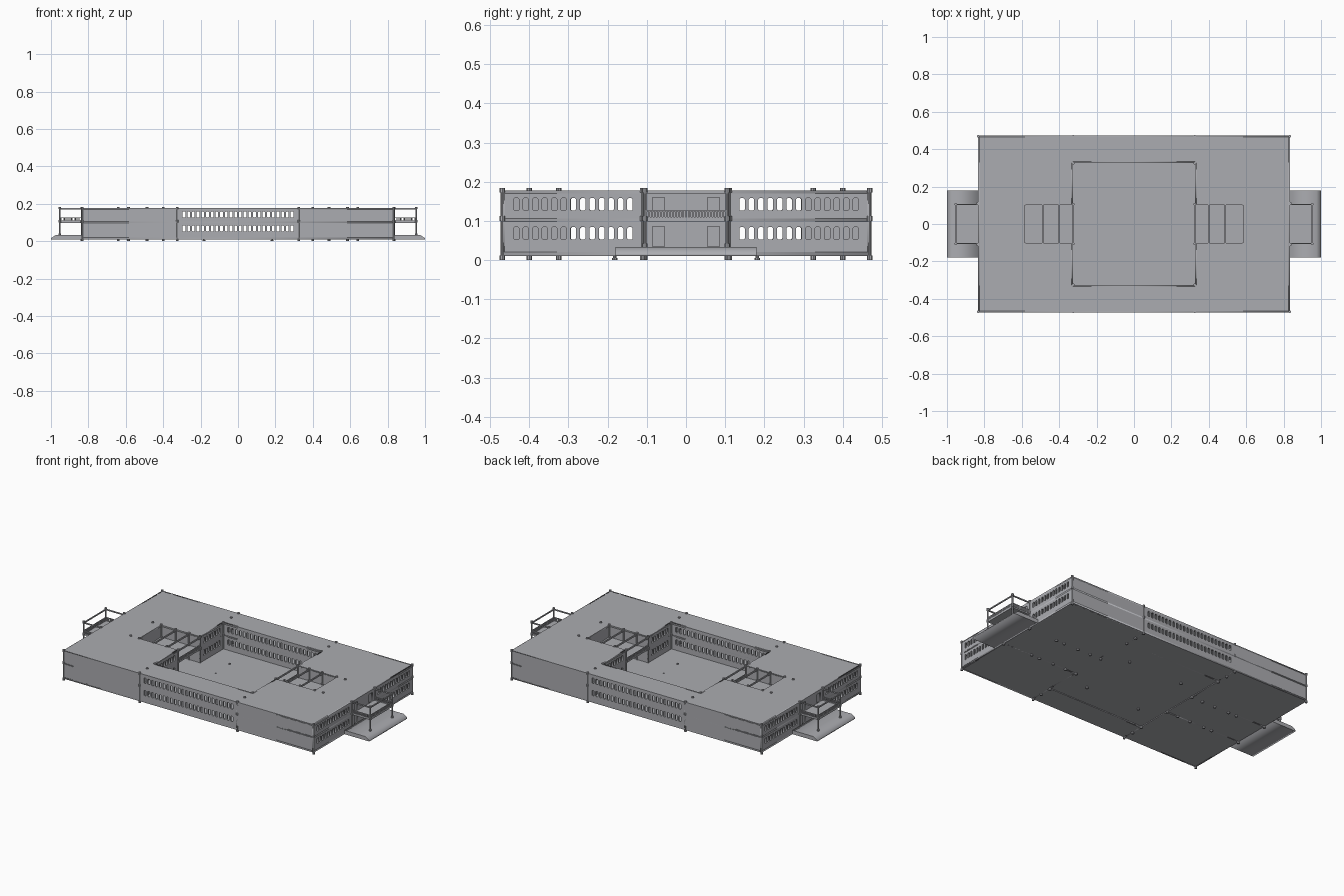
import bpy
from mathutils import Matrix, Vector

if "Cube" in bpy.data.objects:
    bpy.data.objects.remove(bpy.data.objects["Cube"], do_unlink=True)

grey = bpy.data.materials.new("concrete_grey")
grey.use_nodes = True
COLOUR = (0.41, 0.415, 0.44, 1)
grey.diffuse_color = COLOUR
grey.node_tree.nodes["Principled BSDF"].inputs["Base Color"].default_value = COLOUR

# Local (u, v, normal) axes for plates lying across each world axis
AXES = {"x": ((0, 1, 0), (0, 0, 1), (1, 0, 0)),
        "y": ((1, 0, 0), (0, 0, 1), (0, -1, 0)),
        "z": ((1, 0, 0), (0, 1, 0), (0, 0, 1))}
WALL = 0.008
BASE, FLOOR, ROOF = 0.01, 0.02, 0.178
HX, HY, COURT, HALL = 0.835, 0.472, 0.325, 0.105


def link(name, mesh):
    ob = bpy.data.objects.new(name, mesh)
    mesh.materials.clear()
    mesh.materials.append(grey)
    bpy.context.collection.objects.link(ob)
    return ob


def rect(u0, u1, v0, v1):
    return [(u0, v0), (u1, v0), (u1, v1), (u0, v1)]


def plate(name, axis, pos, loops, thick):
    """Flat plate centred at pos on an axis; the first loop is the outline, the rest are holes."""
    cu = bpy.data.curves.new(name, "CURVE")
    cu.dimensions = "2D"
    cu.fill_mode = "BOTH"
    cu.extrude = thick / 2
    for loop in loops:
        sp = cu.splines.new("POLY")
        sp.points.add(len(loop) - 1)
        for p, (u, v) in zip(sp.points, loop):
            p.co = (u, v, 0, 1)
        sp.use_cyclic_u = True
    tmp = bpy.data.objects.new(name + "_outline", cu)
    bpy.context.collection.objects.link(tmp)
    bpy.context.view_layer.update()
    dg = bpy.context.evaluated_depsgraph_get()
    mesh = bpy.data.meshes.new_from_object(tmp.evaluated_get(dg))
    bpy.data.objects.remove(tmp, do_unlink=True)
    u, v, n = (Vector(a) for a in AXES[axis])
    m = Matrix((u, v, n)).transposed().to_4x4()
    m.translation = Vector([pos if axis == a else 0 for a in "xyz"])
    mesh.transform(m)
    return link(name, mesh)


def boxes(name, items):
    """One mesh holding several (x0, x1, y0, y1, z0, z1) boxes."""
    verts, faces = [], []
    for x0, x1, y0, y1, z0, z1 in items:
        k = len(verts)
        verts += [(x, y, z) for z in (z0, z1) for x, y in rect(x0, x1, y0, y1)]
        sides = [(i, (i + 1) % 4, (i + 1) % 4 + 4, i + 4) for i in range(4)]
        faces += [[k + i for i in f] for f in [(3, 2, 1, 0), (4, 5, 6, 7)] + sides]
    mesh = bpy.data.meshes.new(name)
    mesh.from_pydata(verts, [], faces)
    return link(name, mesh)


def window(u, v):
    w, h, c = 0.007, 0.016, 0.003
    return [(u - w + c, v - h), (u + w - c, v - h), (u + w, v - h + c), (u + w, v + h - c),
            (u + w - c, v + h), (u - w + c, v + h), (u - w, v + h - c), (u - w, v - h + c)]


def windows(first, last, count):
    step = (last - first) / (count - 1)
    return [window(first + i * step, v) for i in range(count) for v in (0.068, 0.142)]


def column(name, x, y, z0=0.0, z1=0.184):
    """Slim round post with a wider collar at foot, middle and head."""
    def collar(z, h):
        return [(0.0042, z), (0.0072, z), (0.0072, z + h), (0.0042, z + h)]
    prof = [(0.0072, z0), (0.0072, z0 + 0.012), (0.0042, z0 + 0.012)]
    prof += collar(0.1, 0.013) + [(0.0042, z1 - 0.012), (0.0072, z1 - 0.012), (0.0072, z1)]
    verts, faces, n = [], [], 10
    ring = [Matrix.Rotation(i * 6.28319 / n, 2) @ Vector((1, 0)) for i in range(n)]
    for r, z in prof:
        verts += [(x + r * d.x, y + r * d.y, z) for d in ring]
    for k in range(len(prof) - 1):
        for i in range(n):
            j = (i + 1) % n
            faces.append((k * n + i, k * n + j, k * n + n + j, k * n + n + i))
    last = (len(prof) - 1) * n
    faces += [tuple(reversed(range(n))), tuple(range(last, last + n))]
    mesh = bpy.data.meshes.new(name)
    mesh.from_pydata(verts, [], faces)
    return link(name, mesh)


def railing(name, p, q, z, count):
    """Handrail with balusters from p to q."""
    t = 0.002
    lo = [min(a, b) - t for a, b in zip(p, q)]
    hi = [max(a, b) + t for a, b in zip(p, q)]
    items = [(lo[0], hi[0], lo[1], hi[1], z + h, z + h + 0.004) for h in (0, 0.018)]
    for i in range(count):
        f = (i + 0.5) / count
        x, y = (a + (b - a) * f for a, b in zip(p, q))
        items.append((x - t, x + t, y - t, y + t, z + 0.004, z + 0.018))
    boxes(name, items)


# Floors and roof
court = rect(-COURT, COURT, -COURT, COURT)
outer = rect(-HX, HX, -HY, HY)
plate("ground_floor", "z", (BASE + FLOOR) / 2, [outer, court], FLOOR - BASE)
plate("courtyard_floor", "z", 0.017, [court], 0.006)
c, d = 0.182, 0.172
plate("courtyard_paving", "z", 0.0215, [[
    (-c, -c), (c, -c), (c, -0.04), (d, -0.04), (d, 0.04), (c, 0.04),
    (c, c), (-c, c), (-c, 0.04), (-d, 0.04), (-d, -0.04), (-c, -0.04)]], 0.003)

# Courtyard opening widened by the two stair halls
END = 0.585
opening = [(-COURT, -COURT), (COURT, -COURT), (COURT, -HALL), (END, -HALL), (END, HALL), (COURT, HALL),
           (COURT, COURT), (-COURT, COURT), (-COURT, HALL), (-END, HALL), (-END, -HALL), (-COURT, -HALL)]
plate("roof", "z", ROOF - 0.004, [outer, opening], 0.008)
plate("upper_floor", "z", 0.102, [outer, court], 0.008)

# Long walls, outside and courtyard
for s, side in ((-1, "front"), (1, "back")):
    holes = windows(-0.289, 0.289, 24)
    plate(side + "_wall", "y", s * (HY - WALL / 2),
          [rect(-HX, HX, BASE, ROOF)] + holes, WALL)
    plate(side + "_courtyard_wall", "y", s * (COURT + WALL / 2),
          [rect(-COURT, COURT, BASE, ROOF)] + holes, WALL)

# Both wings mirrored across x
for s, side in ((1, "left"), (-1, "right")):
    def span(a, b):
        return tuple(sorted((s * a, s * b)))

    doors = [rect(min(t * 0.055, t * 0.086), max(t * 0.055, t * 0.086), z0, z1)
             for t in (-1, 1) for z0, z1 in ((0.034, 0.086), (0.107, 0.16))]
    plate(side + "_end_wall", "x", s * (HX - WALL / 2),
          [rect(-HY, HY, BASE, ROOF)] + windows(0.143, 0.433, 13)
          + windows(-0.433, -0.143, 13) + doors, WALL)
    plate(side + "_doors", "x", s * (HX - 0.006), [doors[i] for i in range(4)], 0.002)
    for t, end in ((-1, "front"), (1, "back")):
        tag = side + "_" + end
        y0, y1 = sorted((t * HALL, t * COURT))
        w0, w1 = sorted((t * 0.143, t * 0.287))
        plate(tag + "_courtyard_side_wall", "x", s * (COURT + WALL / 2),
              [rect(y0, y1, BASE, ROOF)] + windows(w0, w1, 7), WALL)
        y0, y1 = sorted((t * COURT, t * HY))
        plate(tag + "_partition", "x", s * COURT, [rect(y0, y1, BASE, ROOF - 0.002)], WALL)
        plate(tag + "_hall_wall", "y", t * (HALL + WALL / 2),
              [rect(*span(COURT, HX - 0.004), BASE, ROOF - 0.002)], WALL)

        # Columns
        spots = [(HX - 0.003, HY - 0.003), (COURT, HY - 0.003), (COURT, 0.4), (COURT, COURT),
                 (COURT, HALL), (0.4, HALL), (0.487, HALL), (END, HALL), (0.64, HALL), (HX, 0.11)]
        for i, (x, y) in enumerate(spots):
            column(f"{tag}_column_{i + 1}", s * x, t * y)
        column(tag + "_porch_column", s * 0.953, t * HALL, 0.03)
        column(tag + "_paving_stud", s * 0.182, t * 0.182, 0.0, 0.026).scale.z = 0.22
        railing(tag + "_balcony_side_rail", (s * HX, t * HALL), (s * 0.953, t * HALL), 0.106, 16)

    # Stair hall: cross beams, partitions and inner end wall
    boxes(side + "_hall_beams", [
        (*span(x - 0.003, x + 0.003), -HALL, HALL, 0.168, 0.177) for x in (COURT, 0.4, 0.487)])
    plate(side + "_hall_end_wall", "x", s * (END + WALL / 2),
          [rect(-HALL, HALL, FLOOR, ROOF - 0.002)], WALL)
    railing(side + "_hall_rail", (s * COURT, -HALL), (s * COURT, HALL), 0.106, 28)

    # Porch with sloped front edge
    plate(side + "_porch_base", "y", 0, [[
        (s * HX, BASE), (s, BASE), (s, 0.016), (s * 0.975, 0.033), (s * HX, 0.033)]], 0.36)
    boxes(side + "_porch_balcony", [
        (*span(HX, 0.955), -HALL, HALL, 0.098, 0.106),
        (*span(0.95, 0.956), -HALL, HALL, 0.17, 0.177)]
        + [(*span(HX, 0.956), y - 0.003, y + 0.003, 0.17, 0.177) for y in (-HALL, HALL)])
    railing(side + "_balcony_front_rail", (s * 0.953, -HALL), (s * 0.953, HALL), 0.106, 28)
